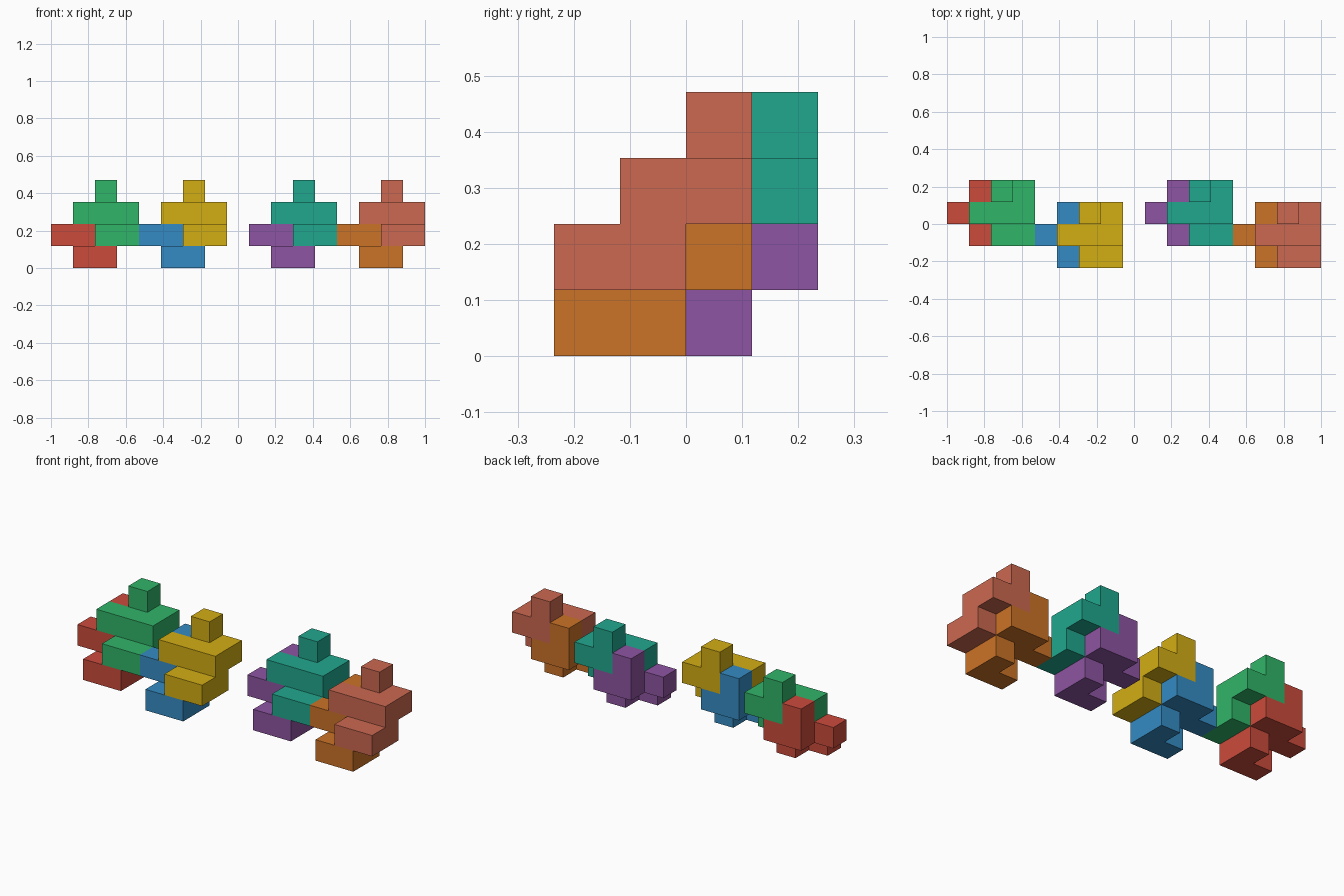
import bpy, bmesh, math
from mathutils import Vector

if "Cube" in bpy.data.objects:
    bpy.data.objects.remove(bpy.data.objects["Cube"])

U = 2 / 17  # one cube cell

# Cells of the repeated piece, as (x, y, z)
CELLS = {(1, 0, 0), (2, 0, 0), (2, 1, 0),
         (0, 1, 1), (1, 1, 1), (2, 1, 1), (1, 2, 1), (2, 2, 1),
         (1, 2, 2)}


def add_piece(name, origin, color):
    """Polycube piece made from the outer faces of its cells."""
    bm = bmesh.new()
    for cell in CELLS:
        for axis in range(3):
            for sign in (-1, 1):
                near = list(cell)
                near[axis] += sign
                if tuple(near) in CELLS:
                    continue
                n, a, b = Vector(), Vector(), Vector()
                n[axis] = sign / 2
                a[(axis + 1) % 3] = sign / 2
                b[(axis + 2) % 3] = 0.5
                c = Vector(cell) + Vector((0.5, 0.5, 0.5)) + n
                bm.faces.new([bm.verts.new(c + p) for p in (-a - b, a - b, a + b, b - a)])
    bmesh.ops.remove_doubles(bm, verts=bm.verts, dist=1e-4)
    # Merge coplanar squares into clean flat faces
    bmesh.ops.dissolve_limit(bm, angle_limit=math.radians(1),
                             verts=bm.verts, edges=bm.edges)
    bmesh.ops.scale(bm, vec=(U, U, U), verts=bm.verts)
    mesh = bpy.data.meshes.new(name)
    bm.to_mesh(mesh)
    bm.free()
    mat = bpy.data.materials.new(name + "_color")
    mat.diffuse_color = (*color, 1)
    mat.use_nodes = True
    mat.node_tree.nodes["Principled BSDF"].inputs["Base Color"].default_value = mat.diffuse_color
    mesh.materials.append(mat)
    obj = bpy.data.objects.new(name, mesh)
    obj.location = Vector(origin) * U
    bpy.context.collection.objects.link(obj)


# Four interlocked pairs: x and y start, then lower and upper piece
PAIRS = [
    (-8.5, -1, ("red_piece", (0.60, 0.07, 0.045)), ("green_piece", (0.03, 0.46, 0.14))),
    (-4.5, -2, ("blue_piece", (0.035, 0.26, 0.55)), ("yellow_piece", (0.65, 0.42, 0.007))),
    (0.5, -1, ("purple_piece", (0.27, 0.09, 0.36)), ("teal_piece", (0.015, 0.39, 0.27))),
    (4.5, -2, ("orange_piece", (0.60, 0.17, 0.02)), ("salmon_piece", (0.60, 0.14, 0.08))),
]
for x, y, lower, upper in PAIRS:
    add_piece(lower[0], (x, y, 0), lower[1])
    add_piece(upper[0], (x + 1, y, 1), upper[1])
